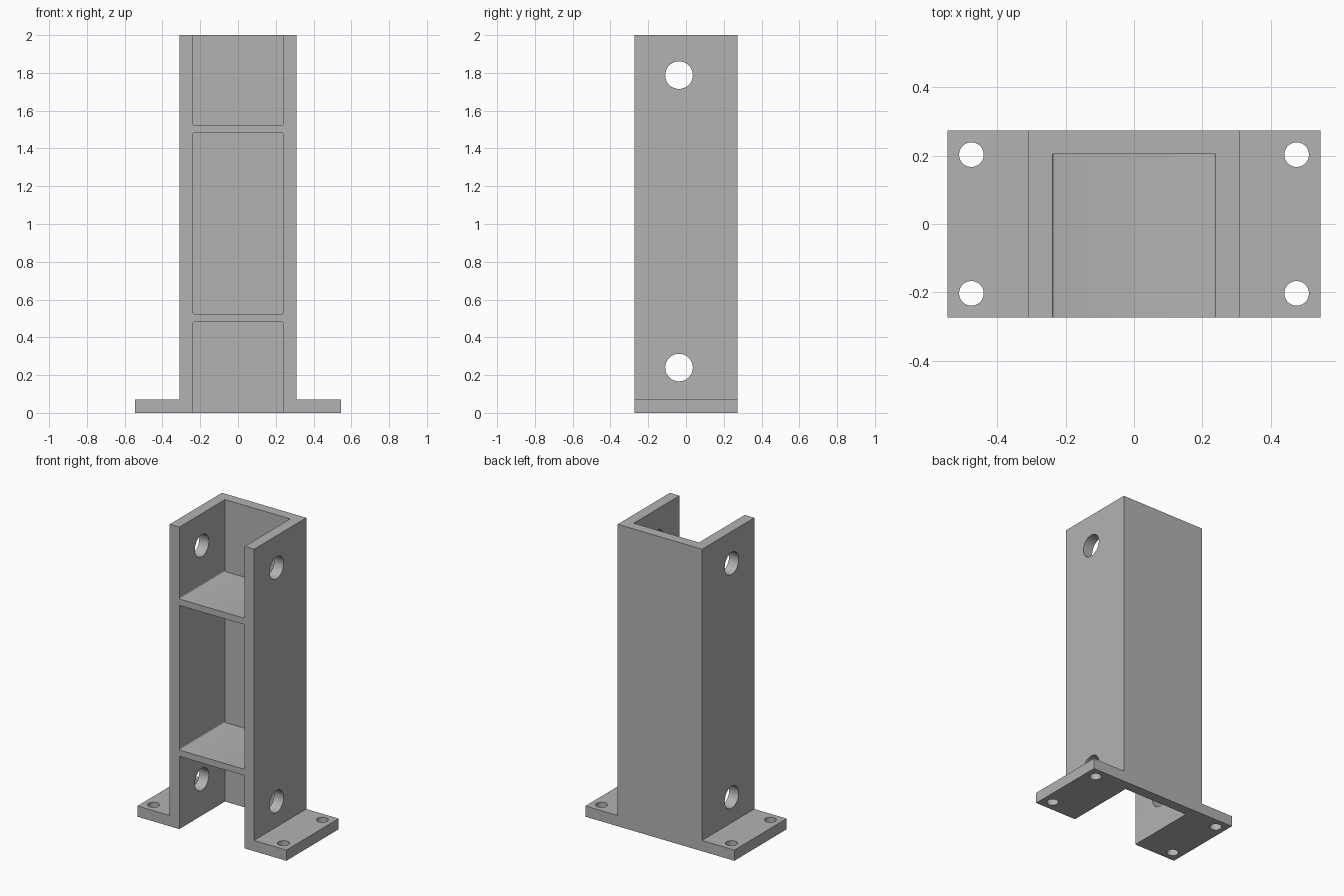
import bpy
import bmesh
import math
from mathutils import Matrix, Vector

default = bpy.data.objects.get("Cube")
if default:
    bpy.data.objects.remove(default, do_unlink=True)

HALF_X, HALF_Y, HEIGHT = 0.546, 0.273, 2.0
COLUMN_X, POCKET_X, POCKET_BACK = 0.309, 0.239, 0.205
FLANGE_Z = 0.071

grey = bpy.data.materials.new("plain grey")
grey.use_nodes = True
colour = (0.45, 0.45, 0.45, 1)
grey.diffuse_color = colour
grey.node_tree.nodes["Principled BSDF"].inputs["Base Color"].default_value = colour


def make_object(name, bm):
    bmesh.ops.recalc_face_normals(bm, faces=bm.faces)
    mesh = bpy.data.meshes.new(name)
    bm.to_mesh(mesh)
    bm.free()
    mesh.materials.append(grey)
    obj = bpy.data.objects.new(name, mesh)
    bpy.context.collection.objects.link(obj)
    return obj


def add_pocket(bm, z0, z1):
    """Box open to the front, its corners slightly rounded in front view."""
    front = -HALF_Y - 0.1
    size = Vector((2 * POCKET_X, POCKET_BACK - front, z1 - z0))
    centre = Vector((0, (POCKET_BACK + front) / 2, (z0 + z1) / 2))
    verts = bmesh.ops.create_cube(
        bm, size=1, matrix=Matrix.Translation(centre) @ Matrix.Diagonal(size).to_4x4())["verts"]
    edges = [e for e in {e for v in verts for e in v.link_edges}
             if abs(e.verts[0].co.y - e.verts[1].co.y) > 0.1]
    bmesh.ops.bevel(bm, geom=edges, offset=0.008, segments=3, profile=0.5, affect='EDGES')


def add_drill(bm, centre, radius, length, rotation=Matrix.Identity(4)):
    bmesh.ops.create_cone(bm, cap_ends=True, segments=48, radius1=radius, radius2=radius,
                          depth=length, matrix=Matrix.Translation(centre) @ rotation)


# Column and foot flanges: an upside-down T extruded front to back
bm = bmesh.new()
half = [(HALF_X, 0), (HALF_X, FLANGE_Z), (COLUMN_X, FLANGE_Z), (COLUMN_X, HEIGHT)]
outline = half + [(-x, z) for x, z in reversed(half)]
face = bm.faces.new([bm.verts.new((x, -HALF_Y, z)) for x, z in outline])
extruded = bmesh.ops.extrude_face_region(bm, geom=[face])["geom"]
bmesh.ops.translate(bm, vec=(0, 2 * HALF_Y, 0),
                    verts=[v for v in extruded if isinstance(v, bmesh.types.BMVert)])
post = make_object("channel_post", bm)

# Three pockets, leaving two cross shelves between them
bm = bmesh.new()
for z0, z1 in [(-0.2, 0.482), (0.524, 1.482), (1.524, 2.2)]:
    add_pocket(bm, z0, z1)
pockets = make_object("pocket_cutter", bm)

# Side holes through both walls, and bolt holes in the flanges
bm = bmesh.new()
for z in (0.24, 1.788):
    add_drill(bm, (0, -0.037, z), 0.073, 1.0, Matrix.Rotation(math.pi / 2, 4, 'Y'))
for x in (-0.476, 0.476):
    for y in (-0.203, 0.203):
        add_drill(bm, (x, y, 0), 0.036, 0.3)
drills = make_object("drill_cutter", bm)

# Cut, then remove the cutters
bpy.ops.object.select_all(action='DESELECT')
post.select_set(True)
bpy.context.view_layer.objects.active = post
for cutter in (pockets, drills):
    cutter.hide_render = True
    mod = post.modifiers.new(cutter.name, 'BOOLEAN')
    mod.operation = 'DIFFERENCE'
    mod.solver = 'EXACT'
    mod.object = cutter
    bpy.ops.object.modifier_apply(modifier=mod.name)
    bpy.data.objects.remove(cutter, do_unlink=True)
bpy.ops.object.shade_smooth_by_angle(angle=math.radians(35))
